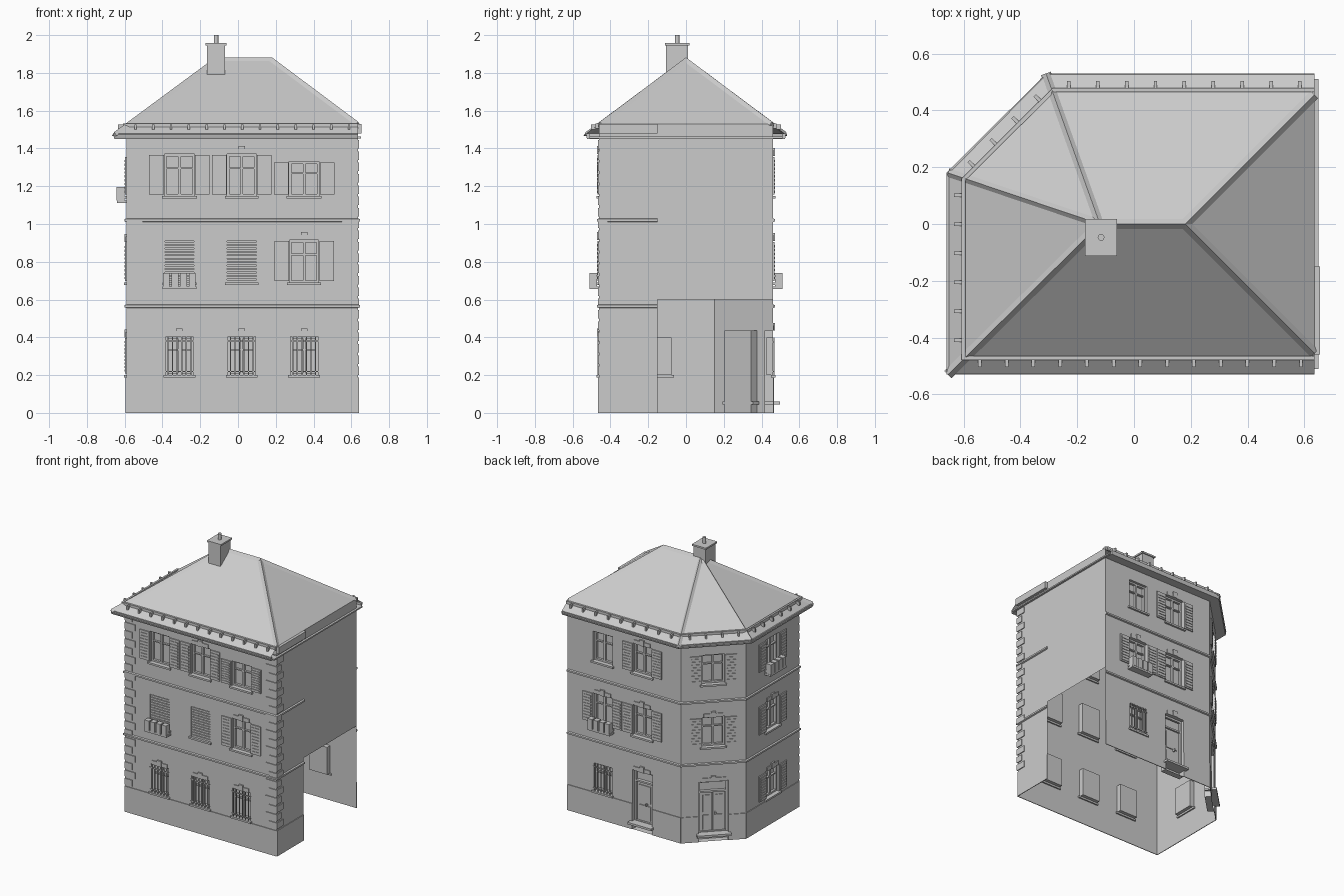
import bpy, bmesh
from math import radians
from mathutils import Vector, Matrix
from collections import defaultdict

if "Cube" in bpy.data.objects:
    bpy.data.objects.remove(bpy.data.objects["Cube"])

parts = defaultdict(bmesh.new)      # one bmesh per named part
openings = defaultdict(list)        # holes per wall

# Plan corners, counter-clockwise
FL, FR, BR = Vector((-.59, -.46, 0)), Vector((.635, -.46, 0)), Vector((.635, .46, 0))
CL, CB = Vector((-.28, .46, 0)), Vector((-.59, .152, 0))
ENDS = dict(front=(FL, FR), right=(FR, BR), back=(BR, CL), corner=(CL, CB), left=(CB, FL))


def at(wall, u, v, d=0):
    """Point on a wall: u along, v up, d outward."""
    a, b = ENDS[wall]
    t = (b - a).normalized()
    return a + t * u + Vector((t.y, -t.x, 0)) * d + Vector((0, 0, v))


def face(part, pts):
    bm = parts[part]
    bm.faces.new([bm.verts.new(p) for p in pts])


def box(part, wall, u0, u1, v0, v1, d0, d1):
    r = [(u0, v0), (u1, v0), (u1, v1), (u0, v1)]
    lo = [at(wall, u, v, d0) for u, v in r]
    hi = [at(wall, u, v, d1) for u, v in r]
    face(part, hi)
    face(part, lo[::-1])
    for i in range(4):
        j = (i + 1) % 4
        face(part, [lo[i], lo[j], hi[j], hi[i]])


def block(part, x0, x1, y0, y1, z0, z1):
    M = Matrix.Translation(((x0+x1)/2, (y0+y1)/2, (z0+z1)/2)) @ Matrix.Diagonal((x1-x0, y1-y0, z1-z0, 1))
    bmesh.ops.create_cube(parts[part], size=1, matrix=M)


def sweep(part, path, profile):
    """Mitred moulding along a plan path; profile is (outward, z)."""
    rings = []
    for i, p in enumerate(path):
        dirs = [(path[k+1] - path[k]).normalized() for k in (i-1, i) if 0 <= k < len(path)-1]
        ns = [Vector((t.y, -t.x, 0)) for t in dirs]
        n = sum(ns, Vector()) / len(ns)
        n = n / n.length_squared
        rings.append([p + n * d + Vector((0, 0, z)) for d, z in profile])
    m = len(profile)
    for a, b in zip(rings, rings[1:]):
        for i in range(m):
            j = (i + 1) % m
            face(part, [a[i], b[i], b[j], a[j]])
    face(part, rings[0])
    face(part, rings[-1][::-1])


def lintel(wall, u, v, w):
    box("lintels", wall, u - w*.42, u + w*.42, v, v + .028, 0, .006)
    box("keystones", wall, u - .017, u + .017, v, v + .042, 0, .011)


def frame(wall, u0, u1, v0, v1, t=.012, d=-.018):
    for a, b, c, e in ((u0, u0+t, v0, v1), (u1-t, u1, v0, v1), (u0, u1, v0, v0+t), (u0, u1, v1-t, v1)):
        box("window_frames", wall, a, b, c, e, -.035, d)


def planters(wall, u, v):
    box("flower_tray", wall, u-.09, u+.09, v-.035, v-.022, 0, .05)
    for k in range(4):
        a = u - .088 + k*.046
        box("flower_pots", wall, a, a+.036, v-.022, v+.05, .012, .052)


def window(wall, u, v0, v1, w=.155, shutters=False, arch=False, bars=False, closed=False, pots=False):
    u0, u1 = u - w/2, u + w/2
    openings[wall].append((u0, u1, v0, v1, .035))
    box("sills", wall, u0-.012, u1+.012, v0-.013, v0, -.01, .014)
    if closed:
        n = 12
        h = (v1 - v0) / n
        for k in range(n):
            box("closed_blinds", wall, u0, u1, v0+k*h, v0+(k+.75)*h, -.02, -.003)
    else:
        frame(wall, u0, u1, v0, v1)
        box("window_frames", wall, u-.007, u+.007, v0, v1, -.035, -.018)
        vt = v0 + (v1-v0)*.66
        box("window_frames", wall, u0, u1, vt-.004, vt+.004, -.035, -.02)
    if shutters:
        for a in (u0-.08, u1+.003):
            box("shutters", wall, a, a+.077, v0+.008, v1-.004, 0, .008)
            h = (v1 - v0 - .03) / 9
            for k in range(9):
                box("shutter_slats", wall, a+.009, a+.068, v0+.018+k*h, v0+.018+(k+.6)*h, .008, .012)
    if arch:
        lintel(wall, u, v1, w)
    if bars:
        for k in range(6):
            c = u0 + w*(k+.5)/6
            box("window_bars", wall, c-.003, c+.003, v0, v1, .002, .008)
        for v in (v0+.02, v1-.025):
            box("window_bars", wall, u0-.004, u1+.004, v-.003, v+.003, 0, .007)
    if pots:
        planters(wall, u, v0)


def door(wall, u, w, leaves):
    u0, u1, top = u - w/2, u + w/2, .435
    openings[wall].append((u0, u1, 0, top, .045))
    frame(wall, u0, u1, .05, top, .014, -.02)
    box("window_frames", wall, u0, u1, .345, .357, -.045, -.022)
    lw = (w - .028) / leaves
    for k in range(leaves):
        a = u0 + .014 + k*lw
        box("door_leaves", wall, a+.002, a+lw-.002, .055, .345, -.045, -.034)
        for c, e in ((.075, .18), (.2, .325)):
            box("door_panels", wall, a+.02, a+lw-.02, c, e, -.034, -.028)
    box("door_handles", wall, u+.012, u+.022, .185, .2, -.034, -.012)
    box("door_steps", wall, u0-.015, u1+.015, .045, .06, -.045, .038)
    lintel(wall, u, top, w)


# Front windows, three columns and three storeys
C = (.28, .61, .94)
for c in C:
    window("front", c, .2, .405, .145, arch=True, bars=True)
window("front", C[0], .69, .91, closed=True, pots=True)
window("front", C[1], .69, .91, closed=True)
window("front", C[2], .69, .915, shutters=True, arch=True)
window("front", C[0], 1.147, 1.37, .16, shutters=True)
window("front", C[1], 1.147, 1.37, shutters=True, arch=True)
window("front", C[2], 1.147, 1.33, .16, shutters=True)

# Back windows and door
window("back", .285, .2, .4, .145, bars=True)
window("back", .285, .69, .91, shutters=True, arch=True, pots=True)
window("back", .285, 1.147, 1.36)
window("back", .605, .69, .91, shutters=True, arch=True)
window("back", .605, 1.147, 1.36, shutters=True, arch=True)
door("back", .605, .16, 1)

# Cut-off corner and left wall
for wall, u in (("corner", .219), ("left", .306)):
    window(wall, u, .69, .905, shutters=True, arch=True)
    window(wall, u, 1.147, 1.36, shutters=True, pots=wall == "left")
window("left", .306, .2, .4, shutters=True, arch=True)
door("corner", .219, .2, 2)

# Walls: sheets with recessed openings; the right one has a big gap below
openings["right"].append((.31, .92, 0, .6, 0))
for wall, (a, b) in ENDS.items():
    L, H, holes = (b - a).length, 1.53 if wall == "right" else 1.47, openings[wall]
    us = sorted({0, L} | {x for h in holes for x in h[:2]})
    vs = sorted({0, H} | {x for h in holes for x in h[2:4]})
    for u0, u1 in zip(us, us[1:]):
        for v0, v1 in zip(vs, vs[1:]):
            if u1 - u0 < .001 or any(h[0] < (u0+u1)/2 < h[1] and h[2] < (v0+v1)/2 < h[3] for h in holes):
                continue
            face("walls", [at(wall, *q) for q in ((u0, v0), (u1, v0), (u1, v1), (u0, v1))])
    for u0, u1, v0, v1, dep in holes:
        if dep:
            r = ((u0, v0), (u1, v0), (u1, v1), (u0, v1))
            f, k = [at(wall, *q) for q in r], [at(wall, *q, -dep) for q in r]
            face("walls", k)
            for i in range(4):
                j = (i + 1) % 4
                face("walls", [f[i], f[j], k[j], k[i]])
    # Plinth, interrupted at ground-level openings
    u = 0
    for h in sorted(h for h in holes if h[2] == 0) + [(L, L)]:
        if h[0] - u > .01:
            box("plinth", wall, u, h[0], 0, .187, 0, .005)
        u = h[1]

# Quoins on the front corners
for k in range(21):
    z = .2 + k*.06
    w = .085 if k % 2 else .06
    box("quoins", "front", 0, w, z, z+.045, 0, .006)
    box("quoins", "front", 1.225-w, 1.231, z, z+.045, 0, .006)
    box("quoins", "right", 0, .13-w, z, z+.045, 0, .006)

# String courses, cornice, gutter and snow rail
ring = [BR, CL, CB, FL, FR]
wrap = ring + [Vector((.635, -.15, 0))]
for z in (.565, 1.02):
    sweep("string_courses", wrap, [(0, z-.01), (.01, z-.006), (.01, z+.006), (0, z+.01)])
sweep("cornice", ring, [(-.01, 1.45), (.064, 1.45), (.068, 1.462), (-.01, 1.462)])
sweep("gutter", ring, [(.052, 1.462), (.066, 1.462), (.07, 1.478), (.052, 1.478)])
sweep("snow_rail", ring, [(.004, 1.505), (.018, 1.505), (.018, 1.532), (.004, 1.532)])
block("cornice_return", .635, .655, -.46, -.15, 1.48, 1.53)
block("eave_trim", .635, .65, -.51, .51, 1.452, 1.462)
for wall in ("front", "back", "corner", "left"):
    L = (ENDS[wall][1] - ENDS[wall][0]).length
    n = int(L / .092)
    for k in range(n):
        u = L*(k+.5)/n
        box("snow_brackets", wall, u-.006, u+.006, 1.5, 1.526, .018, .044)

# Hipped roof
V = Vector
A, B = V((-.12, 0, 1.87)), V((.18, 0, 1.87))
e = 1.475
fl, fr, br = V((-.655, -.53, e)), V((.635, -.53, e)), V((.635, .53, e))
cl, cb = V((-.31, .53, e)), V((-.655, .18, e))
f2, b2 = V((.635, -.455, 1.53)), V((.635, .455, 1.53))
for pts in ((fl, fr, f2, B, A), (f2, b2, B), (br, cl, A, B, b2), (cl, cb, A), (cb, fl, A)):
    face("roof", pts)

# Ridge and hip caps
for a, b in ((A, B), (fl, A), (cl, A), (cb, A), (f2, B), (b2, B)):
    s = (b - a).cross(V((0, 0, 1))).normalized() * .018
    up, dn = V((0, 0, .012)), V((0, 0, -.008))
    p, q = [a+s+dn, a+up, a-s+dn], [b+s+dn, b+up, b-s+dn]
    face("ridge_caps", p)
    face("ridge_caps", q[::-1])
    for i in range(3):
        j = (i + 1) % 3
        face("ridge_caps", [p[i], p[j], q[j], q[i]])

# Chimney with cap and flue
block("chimney", -.165, -.068, -.105, .01, 1.79, 1.945)
block("chimney_cap", -.173, -.06, -.112, .018, 1.945, 1.957)
bmesh.ops.create_cone(parts["flue"], cap_ends=True, segments=12, radius1=.012, radius2=.012,
                      depth=.045, matrix=Matrix.Translation((-.116, -.047, 1.9775)))

# Turn every part into an object
for name, bm in parts.items():
    bmesh.ops.remove_doubles(bm, verts=bm.verts, dist=.00005)
    if name not in ("walls", "roof"):
        bmesh.ops.recalc_face_normals(bm, faces=bm.faces)
    me = bpy.data.meshes.new(name)
    bm.to_mesh(me)
    bm.free()
    ob = bpy.data.objects.new(name, me)
    bpy.context.collection.objects.link(ob)
    if name == "flue":
        bpy.context.view_layer.objects.active = ob
        ob.select_set(True)
        bpy.ops.object.shade_smooth_by_angle(angle=radians(40))
